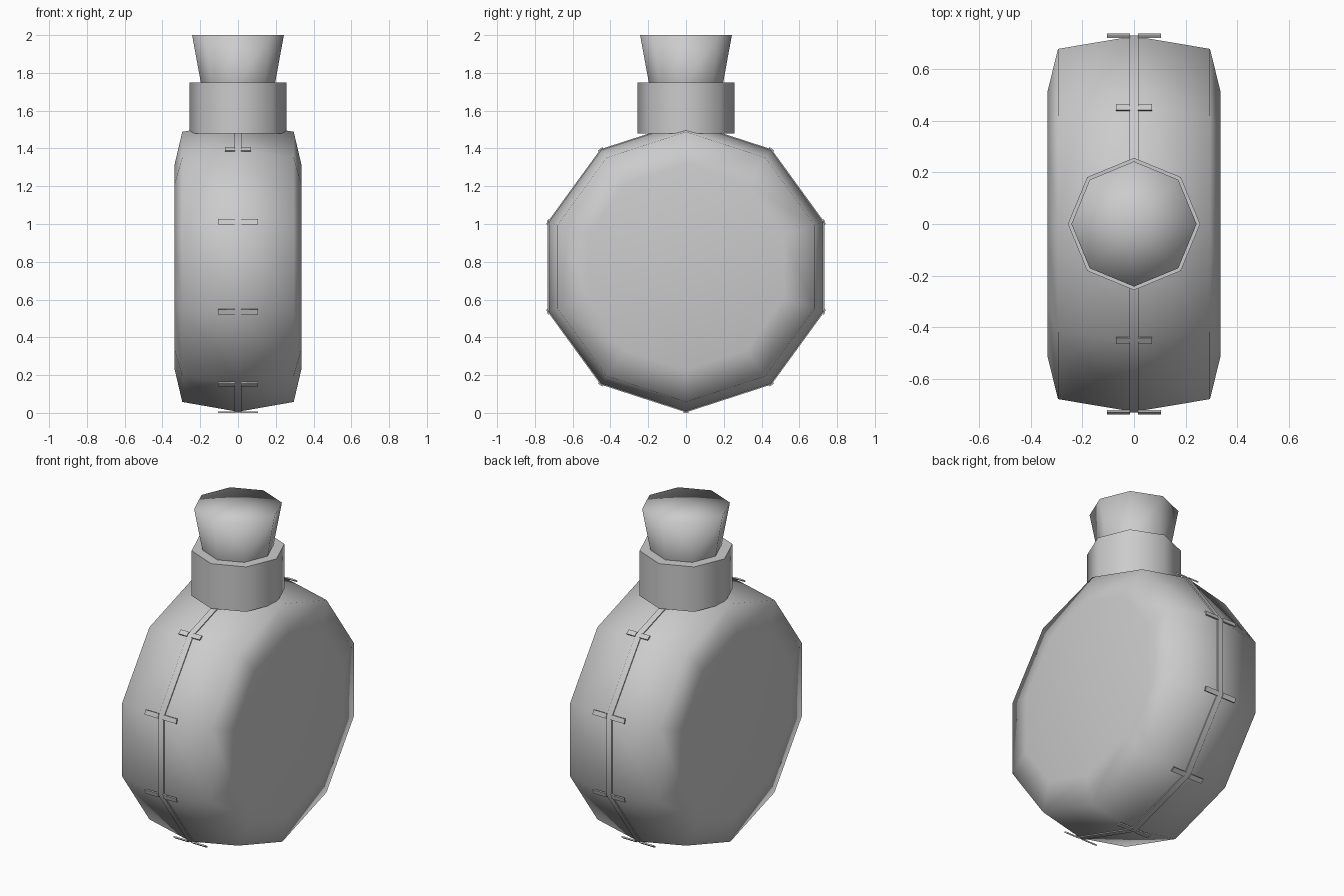
import bpy, bmesh, math
from mathutils import Matrix

if "Cube" in bpy.data.objects:
    bpy.data.objects.remove(bpy.data.objects["Cube"])

CZ = 0.773  # height of the body's centre


def finish(bm, name, smooth=True, angle=None):
    bmesh.ops.recalc_face_normals(bm, faces=bm.faces)
    mesh = bpy.data.meshes.new(name)
    bm.to_mesh(mesh)
    bm.free()
    obj = bpy.data.objects.new(name, mesh)
    bpy.context.collection.objects.link(obj)
    for p in mesh.polygons:
        p.use_smooth = smooth
    if angle:
        bpy.ops.object.select_all(action='DESELECT')
        bpy.context.view_layer.objects.active = obj
        obj.select_set(True)
        bpy.ops.object.shade_smooth_by_angle(angle=math.radians(angle))
    return obj


def lathe(name, profile, sides, matrix=None, cap=True, angle=None):
    """Revolve (radius, height) points about z; ends closed by a fan or into a loop."""
    bm = bmesh.new()
    rings = []
    for r, h in profile:
        rings.append([bm.verts.new((r * math.cos(2 * math.pi * i / sides),
                                    r * math.sin(2 * math.pi * i / sides), h))
                      for i in range(sides)])
    pairs = list(zip(rings, rings[1:]))
    if not cap:
        pairs.append((rings[-1], rings[0]))
    for a, b in pairs:
        for i in range(sides):
            j = (i + 1) % sides
            bm.faces.new((a[i], a[j], b[j], b[i]))
    if cap:
        for ring, (r, h) in ((rings[0], profile[0]), (rings[-1], profile[-1])):
            c = bm.verts.new((0, 0, h))
            for i in range(sides):
                bm.faces.new((ring[i], ring[(i + 1) % sides], c))
    if matrix:
        bm.transform(matrix)
    return finish(bm, name, angle=angle)


# Lays the lathe axis along x with a decagon corner pointing up
side = Matrix.Translation((0, 0, CZ)) @ Matrix.Rotation(math.pi / 2, 4, 'Y')

# Ten-sided flask body with a central ridge and bevelled flat faces
lathe("flask_body", [(0.545, -0.335), (0.715, -0.295), (0.767, 0),
                     (0.715, 0.295), (0.545, 0.335)], 10, side)

# Seam strip around the ridge
lathe("seam_strip", [(0.75, -0.018), (0.77, -0.018), (0.77, 0.018), (0.75, 0.018)],
      10, side, cap=False, angle=40)

# Stitches crossing the seam at every corner except beneath the neck
bm = bmesh.new()
for k in range(1, 10):
    half = 0.07 if k in (1, 9) else 0.105
    for s in (-1, 1):
        m = (Matrix.Translation((0, 0, CZ)) @ Matrix.Rotation(k * math.pi / 5, 4, 'X')
             @ Matrix.Translation((s * (half + 0.016) / 2, 0, 0.769))
             @ Matrix.Diagonal((half - 0.016, 0.028, 0.008, 1)))
        bmesh.ops.create_cube(bm, size=1, matrix=m)
finish(bm, "seam_stitches", smooth=False)

# Octagonal neck collar and flared stopper
lathe("neck_collar", [(0.257, 1.48), (0.257, 1.75)], 8, angle=60)
lathe("stopper", [(0.195, 1.74), (0.197, 1.75), (0.243, 2.0)], 8)
